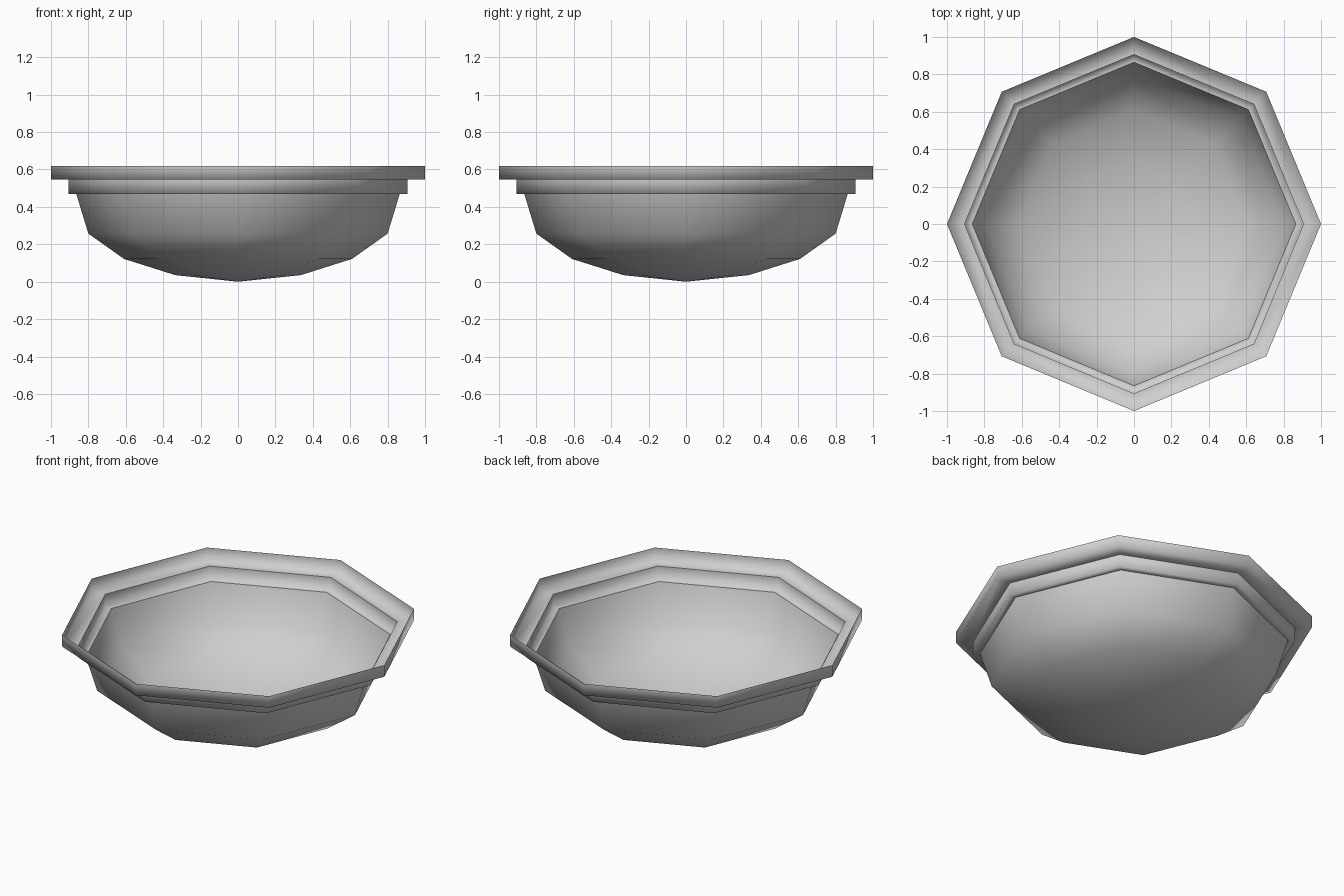
import bpy
import bmesh
import math

SIDES = 8

cube = bpy.data.objects.get("Cube")
if cube:
    bpy.data.objects.remove(cube, do_unlink=True)

# One plain grey for the whole dish
grey = bpy.data.materials.new("plain_grey")
grey.use_nodes = True
colour = (0.63, 0.63, 0.63, 1.0)
grey.diffuse_color = colour
grey.node_tree.nodes["Principled BSDF"].inputs["Base Color"].default_value = colour


def lathe(name, profile):
    """Turn an open (radius, height) profile into a smooth eight-sided shell."""
    bm = bmesh.new()
    rings = []
    for radius, z in profile:
        if radius == 0:
            rings.append([bm.verts.new((0, 0, z))] * SIDES)
            continue
        angles = [2 * math.pi * i / SIDES for i in range(SIDES)]
        rings.append([bm.verts.new((radius * math.cos(a), radius * math.sin(a), z))
                      for a in angles])
    for low, high in zip(rings, rings[1:]):
        for i in range(SIDES):
            j = (i + 1) % SIDES
            corners = [low[i], low[j], high[j], high[i]]
            face = bm.faces.new(list(dict.fromkeys(corners)))
            face.smooth = True
    mesh = bpy.data.meshes.new(name)
    bm.to_mesh(mesh)
    bm.free()
    mesh.materials.append(grey)
    obj = bpy.data.objects.new(name, mesh)
    bpy.context.collection.objects.link(obj)
    return obj


# Rounded basin, pointed at the bottom
lathe("bowl", [(0, 0), (0.335, 0.035), (0.61, 0.122), (0.80, 0.257), (0.865, 0.47)])

# Narrow ledge and upright wall above the basin
lathe("step", [(0.865, 0.47), (0.906, 0.47), (0.906, 0.547)])

# Wide ledge and upright outer lip
lathe("rim", [(0.906, 0.547), (1.0, 0.547), (1.0, 0.618)])
